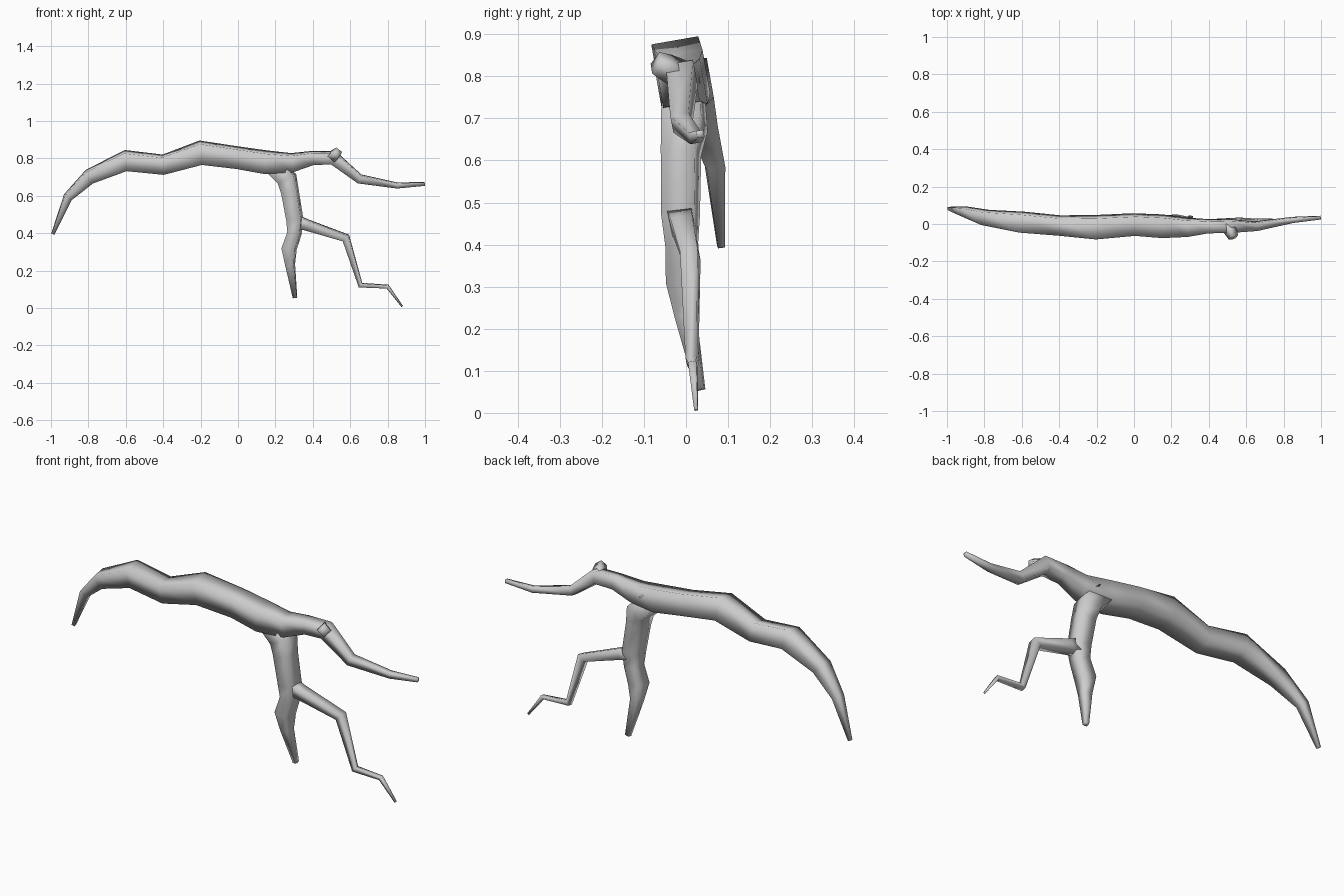
import bpy, bmesh, math
from mathutils import Vector


def limb(name, pts, roll=10):
    """Four-sided tapered tube through (x, y, z, half thickness) points."""
    mesh = bpy.data.meshes.new(name)
    bm = bmesh.new()
    pos = [Vector(p[:3]) for p in pts]
    rings = []
    for i, p in enumerate(pos):
        before = (p - pos[i - 1]).normalized() if i else Vector()
        after = (pos[i + 1] - p).normalized() if i < len(pos) - 1 else Vector()
        t = (before + after).normalized()
        side = Vector((0, 1, 0))
        side = (side - t * side.dot(t)).normalized()
        up = t.cross(side)
        reach = pts[i][3] / 1.13 * math.sqrt(2)
        ring = []
        for k in range(4):
            a = math.radians(45 + 90 * k + roll)
            ring.append(bm.verts.new(p + (side * math.cos(a) + up * math.sin(a)) * reach))
        rings.append(ring)
    for a, b in zip(rings, rings[1:]):
        for k in range(4):
            bm.faces.new((a[k], a[(k + 1) % 4], b[(k + 1) % 4], b[k]))
    bm.faces.new(rings[0][::-1])
    bm.faces.new(rings[-1])
    bmesh.ops.recalc_face_normals(bm, faces=bm.faces)
    for f in bm.faces:
        f.smooth = len(f.verts) == 4
    bm.to_mesh(mesh)
    bm.free()
    obj = bpy.data.objects.new(name, mesh)
    bpy.context.collection.objects.link(obj)
    return obj


# Long arching main branch, left tip to right tip
limb("main_branch", [
    (-0.990, 0.083, 0.395, 0.009), (-0.91, 0.068, 0.592, 0.025),
    (-0.795, 0.035, 0.702, 0.040), (-0.60, 0.010, 0.788, 0.055),
    (-0.40, -0.008, 0.766, 0.053), (-0.20, -0.017, 0.830, 0.064),
    (0.0, -0.003, 0.803, 0.059), (0.15, -0.012, 0.779, 0.062),
    (0.29, -0.018, 0.777, 0.050), (0.40, -0.012, 0.802, 0.037),
    (0.51, -0.010, 0.803, 0.037), (0.65, -0.012, 0.690, 0.025),
    (0.85, 0.022, 0.655, 0.016), (0.998, 0.034, 0.663, 0.010)])

# Broken stub near the right end
limb("broken_stub", [
    (0.495, -0.005, 0.800, 0.030), (0.52, -0.045, 0.820, 0.027),
    (0.532, -0.072, 0.832, 0.022)])

# Thick branch hanging down from the main one
limb("hanging_branch", [
    (0.185, -0.005, 0.765, 0.050), (0.262, -0.004, 0.690, 0.054),
    (0.278, -0.012, 0.620, 0.047), (0.304, -0.013, 0.470, 0.045),
    (0.302, -0.010, 0.400, 0.038), (0.273, -0.007, 0.315, 0.040),
    (0.279, -0.001, 0.230, 0.026), (0.305, 0.034, 0.055, 0.012)])

# Zigzag twig growing out of the hanging branch
limb("zigzag_twig", [
    (0.315, -0.012, 0.462, 0.034), (0.37, -0.007, 0.443, 0.030),
    (0.577, 0.010, 0.374, 0.024), (0.655, 0.014, 0.122, 0.015),
    (0.80, 0.016, 0.114, 0.011), (0.878, 0.024, 0.008, 0.005)])
